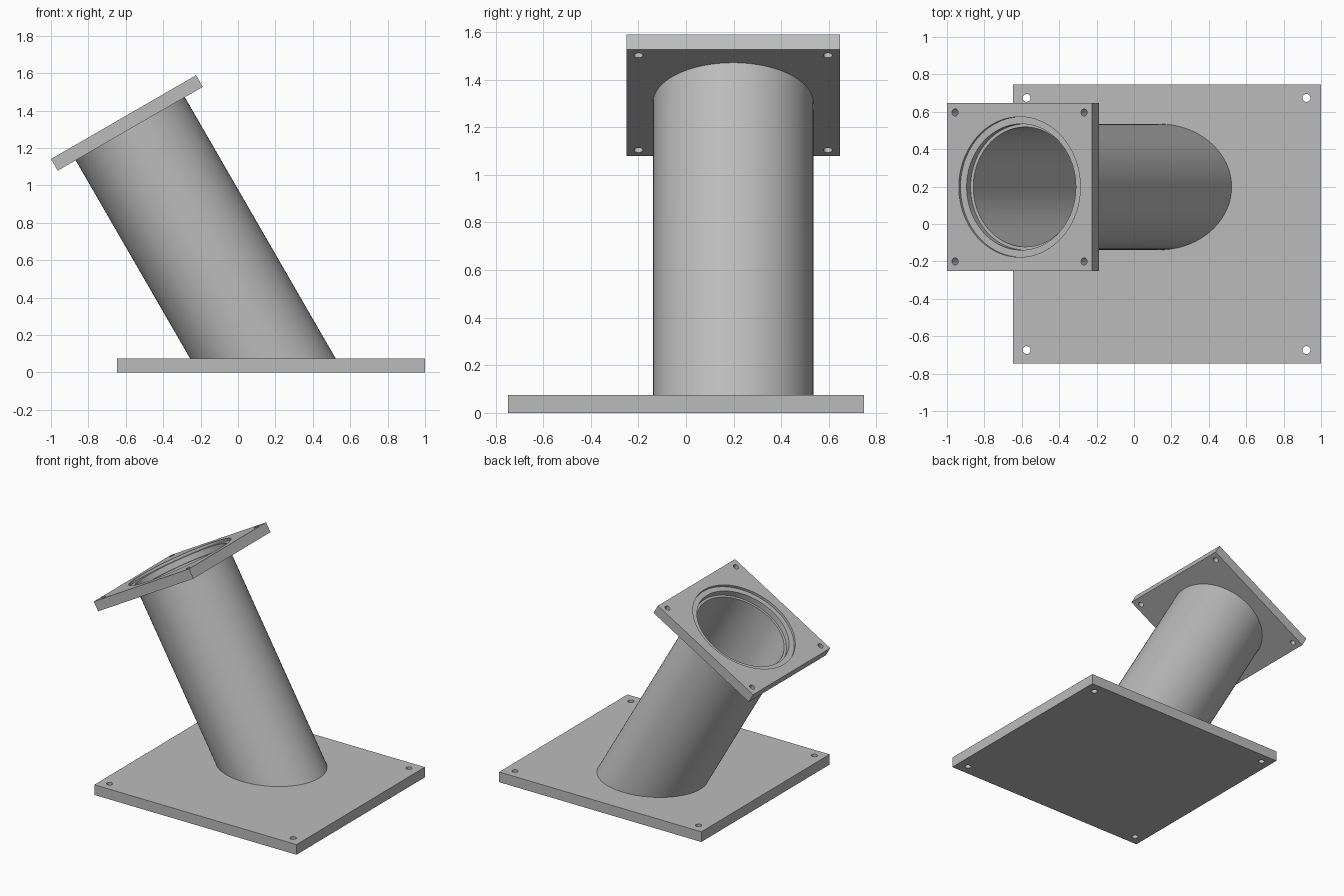
import bpy, bmesh, math
from mathutils import Matrix, Vector

if "Cube" in bpy.data.objects:
    bpy.data.objects.remove(bpy.data.objects["Cube"], do_unlink=True)

SEG = 96
BASE_TOP = 0.075
PLATE_T = 0.072
TILT = Matrix.Translation((-0.612, 0.198, 1.365)) @ Matrix.Rotation(math.radians(-30), 4, 'Y')

grey = bpy.data.materials.new("plain_grey")
grey.use_nodes = True
grey.diffuse_color = (0.5, 0.5, 0.5, 1)
grey.node_tree.nodes["Principled BSDF"].inputs["Base Color"].default_value = (0.5, 0.5, 0.5, 1)


def make_object(name, bm, matrix=Matrix()):
    bmesh.ops.recalc_face_normals(bm, faces=bm.faces)
    mesh = bpy.data.meshes.new(name)
    bm.to_mesh(mesh)
    bm.free()
    mesh.transform(matrix)
    mesh.materials.append(grey)
    obj = bpy.data.objects.new(name, mesh)
    bpy.context.collection.objects.link(obj)
    return obj


def box(name, size, centre, matrix=Matrix()):
    bm = bmesh.new()
    bmesh.ops.create_cube(bm, size=1)
    bmesh.ops.scale(bm, vec=size, verts=bm.verts)
    bmesh.ops.translate(bm, vec=centre, verts=bm.verts)
    return make_object(name, bm, matrix)


def drill(obj, radius, x, y, z_low, z_high, matrix=Matrix(), seg=32):
    """Cut one round hole, with z_low and z_high as its ends."""
    bm = bmesh.new()
    bmesh.ops.create_cone(bm, cap_ends=True, segments=seg, radius1=radius,
                          radius2=radius, depth=z_high - z_low)
    bmesh.ops.translate(bm, vec=(x, y, (z_low + z_high) / 2), verts=bm.verts)
    cutter = make_object("hole_cutter", bm, matrix)
    cutter.hide_render = True
    mod = obj.modifiers.new("hole", 'BOOLEAN')
    mod.operation, mod.solver, mod.object = 'DIFFERENCE', 'EXACT', cutter
    bpy.context.view_layer.objects.active = obj
    bpy.ops.object.modifier_apply(modifier=mod.name)
    bpy.data.objects.remove(cutter, do_unlink=True)


def smooth(obj):
    bpy.ops.object.select_all(action='DESELECT')
    obj.select_set(True)
    bpy.context.view_layer.objects.active = obj
    bpy.ops.object.shade_smooth_by_angle(angle=math.radians(30))


# Base plate with four corner holes
base = box("base_plate", (1.648, 1.494, BASE_TOP), (0.176, 0, BASE_TOP / 2))
for sx in (-1, 1):
    for sy in (-1, 1):
        drill(base, 0.021, 0.174 + sx * 0.748, sy * 0.674, -0.1, 0.2)
smooth(base)

# Tilted flange: stepped bore and four corner holes
flange = box("top_flange", (0.896, 0.898, PLATE_T), (0, 0, -PLATE_T / 2), TILT)
drill(flange, 0.337, 0, 0, -0.2, 0.1, TILT, SEG)
drill(flange, 0.375, 0, 0, -0.018, 0.1, TILT, SEG)
for sx in (-1, 1):
    for sy in (-1, 1):
        drill(flange, 0.019, sx * 0.398, sy * 0.398, -0.2, 0.1, TILT)
smooth(flange)

# Tilted tube: its lower end is mitred flat onto the base plate
axis = (TILT.to_3x3() @ Vector((0, 0, 1))).normalized()
bm = bmesh.new()


def ring(radius, mitred):
    verts = []
    for i in range(SEG):
        a = 2 * math.pi * i / SEG
        p = TILT @ Vector((radius * math.cos(a), radius * math.sin(a), -0.06))
        if mitred:
            p = p - axis * ((p.z - BASE_TOP) / axis.z)
        verts.append(bm.verts.new(p))
    return verts


loops = [ring(0.337, True), ring(0.337, False), ring(0.32, False), ring(0.32, True)]
for k in range(len(loops)):
    a, b = loops[k], loops[(k + 1) % len(loops)]
    for i in range(SEG):
        j = (i + 1) % SEG
        bm.faces.new((a[i], a[j], b[j], b[i]))
smooth(make_object("tilted_tube", bm))
